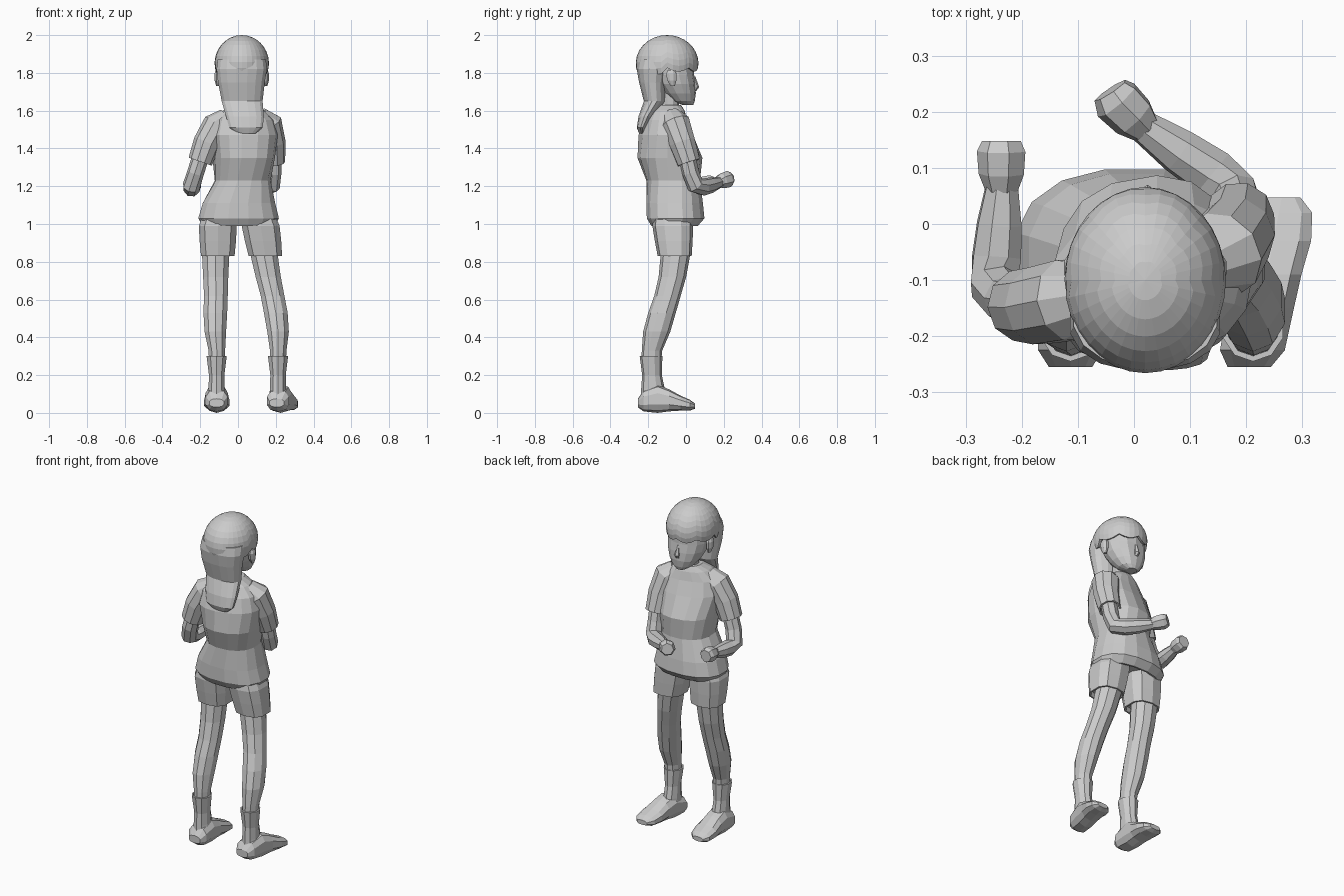
import bpy, bmesh
from math import sin, cos, pi, radians, copysign
from mathutils import Vector


def spow(v, p):
    return copysign(abs(v) ** p, v)


def loft(name, frames, n, power=1.0, hem=None):
    """Skin rings given as (centre, u axis, v axis); hem = 0 / -1 hollows that end like a cuff."""
    bm = bmesh.new()
    rings = []
    for c, u, v in frames:
        angs = [2 * pi * (i + 0.5) / n for i in range(n)]
        rings.append([bm.verts.new(c + u * spow(cos(a), power) + v * spow(sin(a), power)) for a in angs])
    for r, s in zip(rings, rings[1:]):
        for i in range(n):
            j = (i + 1) % n
            bm.faces.new((r[i], r[j], s[j], s[i]))
    caps = [bm.faces.new(rings[0][::-1]), bm.faces.new(rings[-1])]
    bmesh.ops.recalc_face_normals(bm, faces=bm.faces[:])
    if hem is not None:
        bmesh.ops.inset_region(bm, faces=[caps[hem]], thickness=0.01, depth=0)
        bmesh.ops.inset_region(bm, faces=[caps[hem]], thickness=0.002, depth=-0.03)
    return finish(name, bm)


def finish(name, bm):
    me = bpy.data.meshes.new(name)
    bm.to_mesh(me)
    bm.free()
    ob = bpy.data.objects.new(name, me)
    bpy.context.collection.objects.link(ob)
    return ob


def stack(name, rows, n=10, power=1.0, hem=None):
    """Horizontal rings: (z, cx, cy, rx, ry, yaw degrees)."""
    frames = []
    for z, cx, cy, rx, ry, *yaw in rows:
        a = radians(yaw[0]) if yaw else 0
        frames.append((Vector((cx, cy, z)), Vector((cos(a), sin(a), 0)) * rx, Vector((-sin(a), cos(a), 0)) * ry))
    return loft(name, frames, n, power, hem)


def tube(name, path, n=8, hem=None):
    """Round rings along a path: (x, y, z, radius)."""
    pts = [Vector(p[:3]) for p in path]
    frames, u = [], Vector((1, 0.3, 0))
    for i, p in enumerate(pts):
        t = (pts[min(i + 1, len(pts) - 1)] - pts[max(i - 1, 0)]).normalized()
        u = (u - t * u.dot(t)).normalized()
        frames.append((p, u * path[i][3], t.cross(u) * path[i][3]))
    return loft(name, frames, n, 1.0, hem)


# Shirt body, twisting towards the shoulders
stack("shirt", [
    (0.99, 0.005, -0.06, 0.195, 0.125), (1.03, 0.003, -0.055, 0.217, 0.155),
    (1.11, 0.005, -0.06, 0.195, 0.152), (1.23, 0.025, -0.068, 0.148, 0.142, 4),
    (1.35, 0.03, -0.085, 0.163, 0.170, 10), (1.47, 0.03, -0.107, 0.18, 0.140, 14),
    (1.55, 0.03, -0.11, 0.16, 0.112, 14), (1.60, 0.03, -0.10, 0.11, 0.09, 12),
    (1.63, 0.027, -0.09, 0.065, 0.065)], 16, 0.85, hem=0)

# Sleeves and bent arms with fists
tube("sleeve_left", [(-0.06, -0.125, 1.56, 0.055), (-0.115, -0.135, 1.52, 0.075),
                     (-0.165, -0.145, 1.43, 0.072), (-0.20, -0.145, 1.33, 0.065)], 10, hem=-1)
tube("sleeve_right", [(0.11, -0.075, 1.57, 0.055), (0.155, -0.055, 1.53, 0.08),
                      (0.18, -0.02, 1.43, 0.072), (0.187, 0.015, 1.325, 0.063)], 10, hem=-1)
tube("arm_left", [(-0.19, -0.14, 1.38, 0.045), (-0.225, -0.135, 1.27, 0.045), (-0.247, -0.11, 1.2, 0.047),
                  (-0.245, -0.06, 1.19, 0.046), (-0.24, 0.0, 1.195, 0.042), (-0.235, 0.07, 1.205, 0.03)])
tube("arm_right", [(0.185, 0.0, 1.38, 0.045), (0.185, 0.025, 1.27, 0.045), (0.178, 0.05, 1.205, 0.047),
                   (0.14, 0.09, 1.195, 0.046), (0.08, 0.13, 1.205, 0.042), (0.015, 0.175, 1.22, 0.03)])
tube("hand_left", [(-0.235, 0.06, 1.205, 0.03), (-0.235, 0.09, 1.21, 0.042),
                   (-0.235, 0.13, 1.215, 0.045), (-0.235, 0.148, 1.215, 0.036)], 7)
tube("hand_right", [(0.02, 0.17, 1.22, 0.03), (0.0, 0.19, 1.228, 0.042),
                    (-0.03, 0.22, 1.237, 0.045), (-0.042, 0.238, 1.24, 0.034)], 7)

# Legs, shorts and socks: shared side profile (z, cy, ry), x path per side
leg_profile = [(0.25, -0.185, 0.052), (0.33, -0.18, 0.054), (0.43, -0.155, 0.072),
               (0.53, -0.127, 0.073), (0.62, -0.098, 0.07), (0.72, -0.072, 0.073), (0.88, -0.05, 0.08)]
leg_width = [0.043, 0.046, 0.06, 0.066, 0.066, 0.07, 0.078]
sides = {"left": ((-0.112, -0.112, -0.12, -0.12, -0.117, -0.118, -0.118), -0.113, -0.112),
         "right": ((0.212, 0.213, 0.212, 0.2, 0.183, 0.16, 0.13), 0.212, 0.26)}
for side, (xs, heel, toe) in sides.items():
    stack("leg_" + side, [(z, x, cy, w, ry) for (z, cy, ry), x, w in zip(leg_profile, xs, leg_width)], 10)
    sx = -0.107 if side == "left" else 0.145
    top = -0.107 if side == "left" else 0.12
    stack("shorts_" + side, [(0.83, sx, -0.06, 0.092, 0.09), (0.91, (sx + top) / 2, -0.065, 0.1, 0.1),
                             (0.99, top, -0.07, 0.104, 0.108), (1.05, top * 0.9, -0.07, 0.09, 0.1)], 10, 0.75, hem=0)
    stack("sock_" + side, [(0.07, heel, -0.18, 0.05, 0.06), (0.13, heel, -0.175, 0.045, 0.062),
                           (0.2, heel, -0.18, 0.043, 0.052), (0.3, heel, -0.185, 0.056, 0.06)], 10, hem=-1)
    # Foot from heel to toe: (y, half width, bottom, top)
    foot = []
    for y, w, lo, hi in [(-0.255, 0.04, 0.03, 0.075), (-0.225, 0.06, 0.008, 0.12), (-0.15, 0.062, 0.0, 0.15),
                         (-0.09, 0.064, 0.008, 0.125), (-0.03, 0.07, 0.012, 0.092), (0.02, 0.062, 0.012, 0.07),
                         (0.047, 0.035, 0.022, 0.05)]:
        x = heel + (toe - heel) * (y + 0.22) / 0.25
        foot.append((Vector((x, y, (lo + hi) / 2)), Vector((w, 0, 0)), Vector((0, 0, (hi - lo) / 2))))
    loft("foot_" + side, foot, 10, 0.8)

# Neck, face, nose and ears
stack("neck", [(1.55, 0.027, -0.1, 0.055, 0.055), (1.62, 0.025, -0.085, 0.045, 0.047),
               (1.72, 0.025, -0.08, 0.05, 0.055)], 10)
stack("face", [(1.63, 0.025, 0.01, 0.03, 0.028), (1.65, 0.025, -0.012, 0.062, 0.058),
               (1.69, 0.023, -0.03, 0.09, 0.082), (1.74, 0.022, -0.05, 0.112, 0.1),
               (1.79, 0.02, -0.065, 0.121, 0.108), (1.88, 0.02, -0.08, 0.12, 0.122)], 14, 0.92)
stack("nose", [(1.705, 0.024, 0.045, 0.012, 0.01), (1.725, 0.024, 0.05, 0.016, 0.02),
               (1.78, 0.022, 0.04, 0.007, 0.01)], 6)
for side, x in (("left", -0.108), ("right", 0.148)):
    stack("ear_" + side, [(1.73, x, -0.07, 0.008, 0.012), (1.76, x, -0.075, 0.017, 0.026),
                          (1.795, x, -0.078, 0.018, 0.03), (1.815, x, -0.078, 0.01, 0.018)], 8)

# Hair cap with a scalloped fringe over the face
bm = bmesh.new()
n, m = 32, 9
crown = bm.verts.new((0.02, -0.1, 2.0))
prev = None
for k in range(1, m + 1):
    ring = []
    for i in range(n):
        a = 2 * pi * i / n
        f = sin(a)
        low = radians(99 + 8 * abs(sin(a * 4))) if f > -0.1 else radians(112)
        phi = low * k / m
        ring.append(bm.verts.new((0.02 + 0.144 * sin(phi) * cos(a), -0.1 + 0.166 * sin(phi) * f, 1.85 + 0.15 * cos(phi))))
    for i in range(n):
        j = (i + 1) % n
        bm.faces.new((prev[i], ring[i], ring[j], prev[j]) if prev else (crown, ring[i], ring[j]))
    prev = ring
cap = finish("hair_cap", bm)
mod = cap.modifiers.new("thickness", 'SOLIDIFY')
mod.thickness = 0.014

# Long hair falling down the back
stack("hair_back", [
    (1.48, 0.045, -0.235, 0.05, 0.014), (1.51, 0.042, -0.235, 0.09, 0.026), (1.57, 0.037, -0.212, 0.102, 0.04),
    (1.65, 0.022, -0.167, 0.11, 0.057), (1.75, 0.018, -0.177, 0.126, 0.073), (1.82, 0.02, -0.175, 0.136, 0.087),
    (1.87, 0.02, -0.16, 0.13, 0.095)], 16, 0.9)
